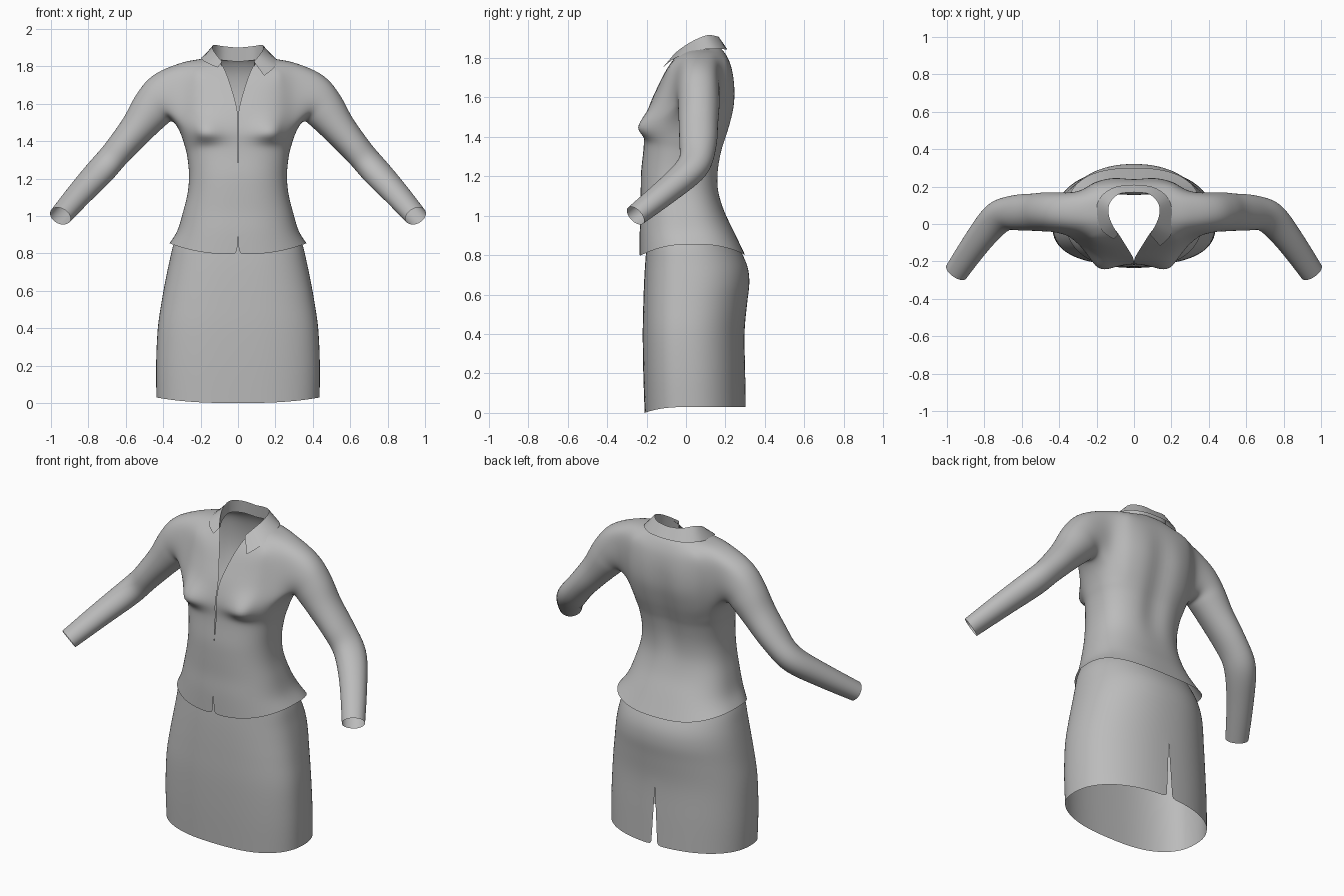
import bpy, bmesh
from math import sin, cos, pi, exp, atan2
from mathutils import Vector

if "Cube" in bpy.data.objects:
    bpy.data.objects.remove(bpy.data.objects["Cube"])

cloth = bpy.data.materials.new("grey cloth")
cloth.use_nodes = True
GREY = (0.5, 0.5, 0.5, 1)
cloth.diffuse_color = GREY
cloth.node_tree.nodes["Principled BSDF"].inputs["Base Color"].default_value = GREY

COLS = 24   # columns from centre front to centre back
STEPS = 3   # rows made between two key rows


def smooth_path(keys, steps=STEPS):
    """Catmull-Rom interpolation through key tuples."""
    out = []
    for i in range(len(keys) - 1):
        a, b = Vector(keys[max(i - 1, 0)]), Vector(keys[i])
        c, d = Vector(keys[i + 1]), Vector(keys[min(i + 2, len(keys) - 1)])
        for s in range(steps):
            t = s / steps
            out.append(b + 0.5 * t * (c - a + t * (2*a - 5*b + 4*c - d + t * (3*(b - c) + d - a))))
    return out + [Vector(keys[-1])]


def half_ring(row, front_power, back_power, widest):
    """Half a rounded section: centre front, round the left side, to centre back."""
    zf, zs, zb, hw, yf, yb, gap = row
    gap = max(gap, 0)
    mid = yf + (yb - yf) * widest
    pts = []
    for j in range(COLS + 1):
        t = pi * j / COLS
        c, s = cos(t), max(sin(t), 0) if j < COLS else 0
        front = c > 0
        power = front_power if front else back_power
        start = gap if front else 0
        x = start + (hw - start) * s ** power
        y = mid + ((yf if front else yb) - mid) * abs(c) ** power
        z = zs * s * s + (zf if front else zb) * c * c
        pts.append(Vector((x, y, z)))
    return pts


def add_grid(bm, rows, skip=lambda r, j: False):
    vs = [[bm.verts.new(p) for p in row] for row in rows]
    for r in range(len(vs) - 1):
        for j in range(len(vs[r]) - 1):
            if not skip(r, j):
                bm.faces.new((vs[r][j], vs[r][j+1], vs[r+1][j+1], vs[r+1][j]))
    return vs


def finish(name, bm, mirrored=True):
    loose = [v for v in bm.verts if not v.link_faces]
    bmesh.ops.delete(bm, geom=loose, context='VERTS')
    me = bpy.data.meshes.new(name)
    bm.to_mesh(me)
    bm.free()
    me.materials.append(cloth)
    ob = bpy.data.objects.new(name, me)
    bpy.context.collection.objects.link(ob)
    bpy.ops.object.select_all(action='DESELECT')
    ob.select_set(True)
    bpy.context.view_layer.objects.active = ob
    if mirrored:
        bpy.ops.object.shade_smooth()
        ob.modifiers.new("Mirror", 'MIRROR').merge_threshold = 0.001
        sub = ob.modifiers.new("Subdivision", 'SUBSURF')
        sub.levels = sub.render_levels = 1
    else:
        bpy.ops.object.shade_smooth_by_angle(angle=0.9)


# Skirt: rows are z front, side, back, half width, y front, y back, gap
skirt_keys = [
    (0.00, .03, .03, .437, -.21, .303, 0),
    (0.20, .20, .20, .439, -.217, .300, 0),
    (0.40, .40, .40, .430, -.22, .297, 0),
    (0.55, .55, .55, .408, -.217, .310, 0),
    (0.66, .66, .66, .388, -.213, .322, 0),
    (0.75, .75, .75, .369, -.208, .310, 0),
    (0.85, .85, .85, .345, -.20, .262, 0),
    (0.93, .93, .93, .305, -.195, .215, 0)]
bm = bmesh.new()
rows = [half_ring(r, 0.76, 0.92, 0.43) for r in smooth_path(skirt_keys, 4)]
for row in rows:   # back vent
    row[-1].x = max(0, 0.022 * (1 - row[-1].z / 0.38))
add_grid(bm, rows)
finish("skirt", bm)

# Blouse body, open down the front of the neck
body_keys = [
    (0.795, .855, .80, .367, -.235, .300, .006),
    (0.92, .92, .92, .325, -.235, .243, 0),
    (1.02, 1.02, 1.02, .295, -.23, .195, 0),
    (1.12, 1.12, 1.12, .270, -.23, .168, 0),
    (1.22, 1.22, 1.22, .262, -.228, .168, 0),
    (1.32, 1.32, 1.32, .272, -.217, .185, .002),
    (1.38, 1.38, 1.38, .287, -.213, .203, .002),
    (1.46, 1.46, 1.46, .315, -.212, .228, .002),
    (1.56, 1.58, 1.56, .325, -.185, .250, .003),
    (1.65, 1.70, 1.66, .325, -.145, .250, .025),
    (1.73, 1.82, 1.75, .310, -.105, .233, .05),
    (1.79, 1.838, 1.81, .210, -.065, .207, .075),
    (1.83, 1.85, 1.845, .145, -.03, .180, .10)]
rows = [half_ring(r, 0.84, 0.78, 0.5) for r in smooth_path(body_keys)]
for row in rows:
    for j, p in enumerate(row):
        if j < COLS / 2:    # bust
            spread = 0.085 if p.z > 1.44 else 0.04
            p.y -= 0.06 * exp(-((p.x - .185) / .09) ** 2 - ((p.z - 1.44) / spread) ** 2)
        else:               # hollow of the spine
            p.y -= 0.022 * exp(-(p.x / .06) ** 2 - ((p.z - 1.42) / .28) ** 4)

LOW, HIGH, FRONT, BACK = 7 * STEPS, 10 * STEPS, 8, 16   # armhole block
bm = bmesh.new()
vs = add_grid(bm, rows, lambda r, j: LOW <= r < HIGH and FRONT <= j < BACK)
hole = ([vs[LOW][j] for j in range(FRONT, BACK)]
        + [vs[r][BACK] for r in range(LOW, HIGH)]
        + [vs[HIGH][j] for j in range(BACK, FRONT, -1)]
        + [vs[r][FRONT] for r in range(HIGH, LOW, -1)])

# Sleeve: centre x, y, z, horizontal radius, vertical radius
sleeve = [
    (.31, .055, 1.64, .11, .17),
    (.41, .063, 1.632, .112, .145),
    (.468, .065, 1.56, .106, .114),
    (.54, .063, 1.467, .100, .093),
    (.635, .06, 1.355, .095, .080),
    (.728, .035, 1.247, .089, .075),
    (.838, -.095, 1.128, .075, .066),
    (.950, -.256, 1.0, .064, .055)]
centres = [Vector(s[:3]) for s in sleeve]
strands = []
for v in hole:
    a = atan2((v.co.z - 1.64) / .17, (v.co.y - .055) / .11)
    keys = [v.co.copy()]
    for i in range(1, len(sleeve)):
        along = centres[min(i + 1, len(sleeve) - 1)] - centres[i - 1]
        across = Vector((0, 0, 1)).cross(along).normalized()
        up = along.cross(across).normalized()
        keys.append(centres[i] + across * cos(a) * sleeve[i][3] + up * sin(a) * sleeve[i][4])
    strands.append([v] + [bm.verts.new(p) for p in smooth_path(keys)[1:]])
for i, strand in enumerate(strands):
    nxt = strands[(i + 1) % len(strands)]
    for k in range(len(strand) - 1):
        bm.faces.new((strand[k], nxt[k], nxt[k+1], strand[k+1]))

# Relax the cloth where the sleeve meets the body
bm.verts.index_update()
seam = {v for strand in strands for v in strand[:6]}
seam |= {vs[r][j] for r in range(LOW - 2, HIGH + 3) for j in range(FRONT - 2, BACK + 3)
         if vs[r][j].link_faces}
for _ in range(6):
    bmesh.ops.smooth_vert(bm, verts=sorted(seam, key=lambda v: v.index), factor=0.5,
                          use_axis_x=True, use_axis_y=True, use_axis_z=True)
finish("blouse", bm)

# Collar: folded edge and outer edge, from centre back to the tip
fold = [(0, .17, 1.90), (.08, .16, 1.908), (.13, .11, 1.915),
        (.135, .05, 1.893), (.115, -.005, 1.862), (.085, -.055, 1.825)]
edge = [(0, .21, 1.842), (.10, .198, 1.843), (.178, .145, 1.845),
        (.205, .06, 1.838), (.20, -.052, 1.80), (.14, -.118, 1.75)]
bm = bmesh.new()
for side, tip in ((1, 1), (-1, 0.35)):
    top = smooth_path(fold, 5)
    out = smooth_path(edge, 5)
    n = len(top)
    # the right tip is tucked in, so it narrows towards the front
    out = [t.lerp(o, 1 - (1 - tip) * max(0, i / n - .5) * 2) for i, (t, o) in enumerate(zip(top, out))]
    inner = [Vector((t.x * 1.03, t.y * 1.03, t.z - .075)) for t in top]
    strips = [[Vector((p.x * side, p.y, p.z)) for p in strip] for strip in (out, top, inner)]
    if side > 0:
        strips = [s[::-1] for s in strips]
    add_grid(bm, strips)
bmesh.ops.remove_doubles(bm, verts=bm.verts, dist=0.0005)
finish("collar", bm, mirrored=False)
